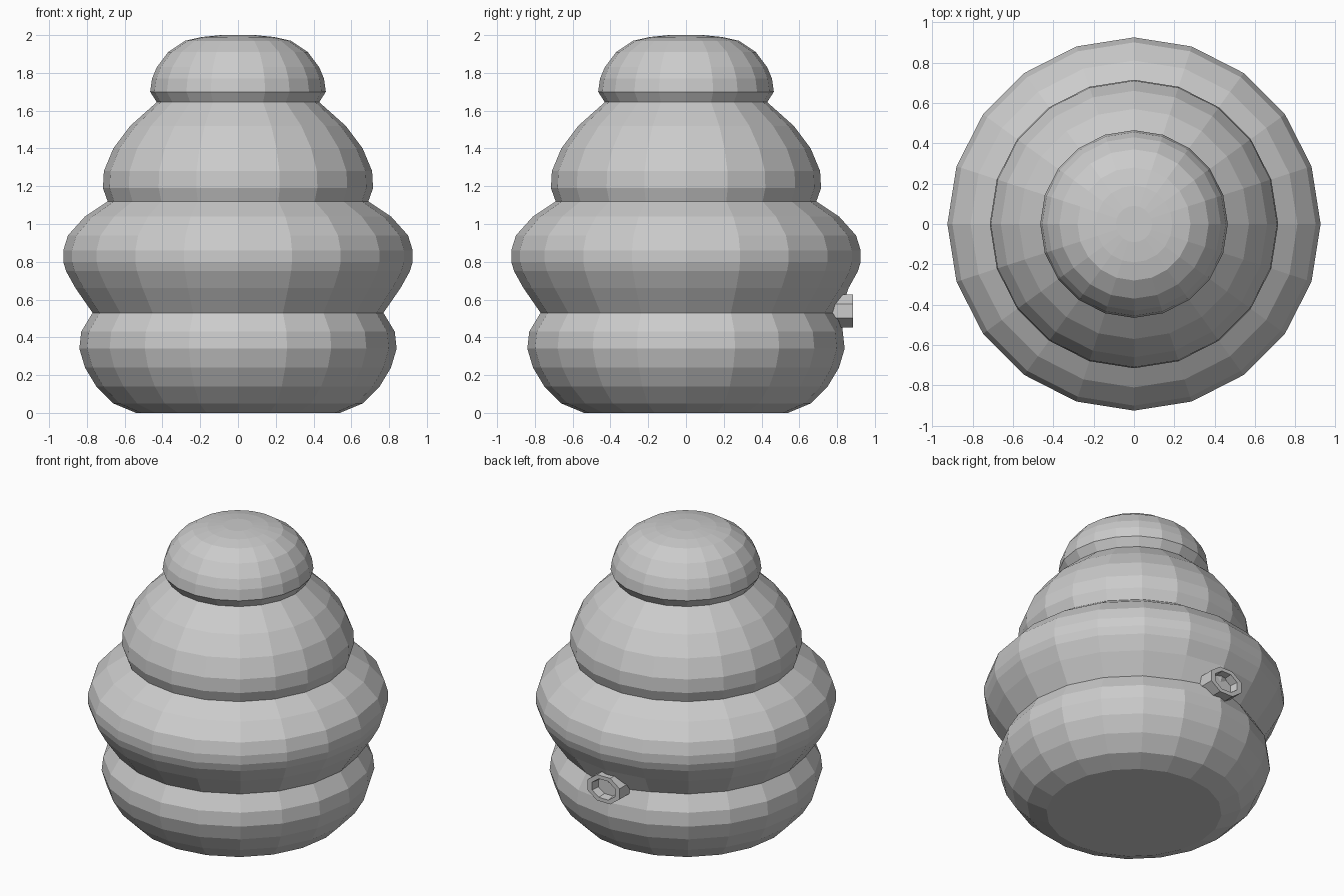
import bpy, bmesh
from math import cos, sin, tau

if "Cube" in bpy.data.objects:
    bpy.data.objects.remove(bpy.data.objects["Cube"])

SIDES = 20


def make_object(name, bm):
    bmesh.ops.recalc_face_normals(bm, faces=bm.faces)
    mesh = bpy.data.meshes.new(name)
    bm.to_mesh(mesh)
    bm.free()
    obj = bpy.data.objects.new(name, mesh)
    bpy.context.collection.objects.link(obj)
    return obj


def bridge(bm, a, b):
    n = len(a)
    for i in range(n):
        bm.faces.new((a[i], a[(i + 1) % n], b[(i + 1) % n], b[i]))


# Hive body: four bulging tiers turned from one profile (radius, height)
profile = [
    (0.54, 0.0), (0.66, 0.05), (0.75, 0.14), (0.81, 0.24), (0.84, 0.34),
    (0.83, 0.43), (0.77, 0.53),
    (0.86, 0.66), (0.91, 0.75), (0.925, 0.80), (0.925, 0.86), (0.90, 0.94),
    (0.81, 1.04), (0.69, 1.12),
    (0.715, 1.19), (0.71, 1.28), (0.66, 1.40), (0.57, 1.52), (0.43, 1.645),
    (0.465, 1.70), (0.455, 1.77), (0.43, 1.83), (0.37, 1.91), (0.28, 1.97),
    (0.19, 1.99), (0.09, 2.0),
]
bm = bmesh.new()
rings = [[bm.verts.new((r * cos(tau * i / SIDES), r * sin(tau * i / SIDES), z))
          for i in range(SIDES)] for r, z in profile]
for lower, upper in zip(rings, rings[1:]):
    bridge(bm, lower, upper)
bm.faces.new(rings[0])
bm.faces.new(rings[-1])
# The groove is filled out a little behind the entrance
rings[6][SIDES // 4].co.y = 0.82
make_object("hive_body", bm)

# Entrance: short eight-sided spout on the back with a shallow recess
bm = bmesh.new()


def oval(scale, y):
    return [bm.verts.new((0.13 * scale * cos(tau * (i + 0.5) / 8), y,
                          0.54 + 0.095 * scale * sin(tau * (i + 0.5) / 8)))
            for i in range(8)]


loops = [oval(1, 0.74), oval(1, 0.885), oval(0.72, 0.885), oval(0.65, 0.83)]
for a, b in zip(loops, loops[1:]):
    bridge(bm, a, b)
bm.faces.new(loops[0])
bm.faces.new(loops[-1])
make_object("entrance", bm)
